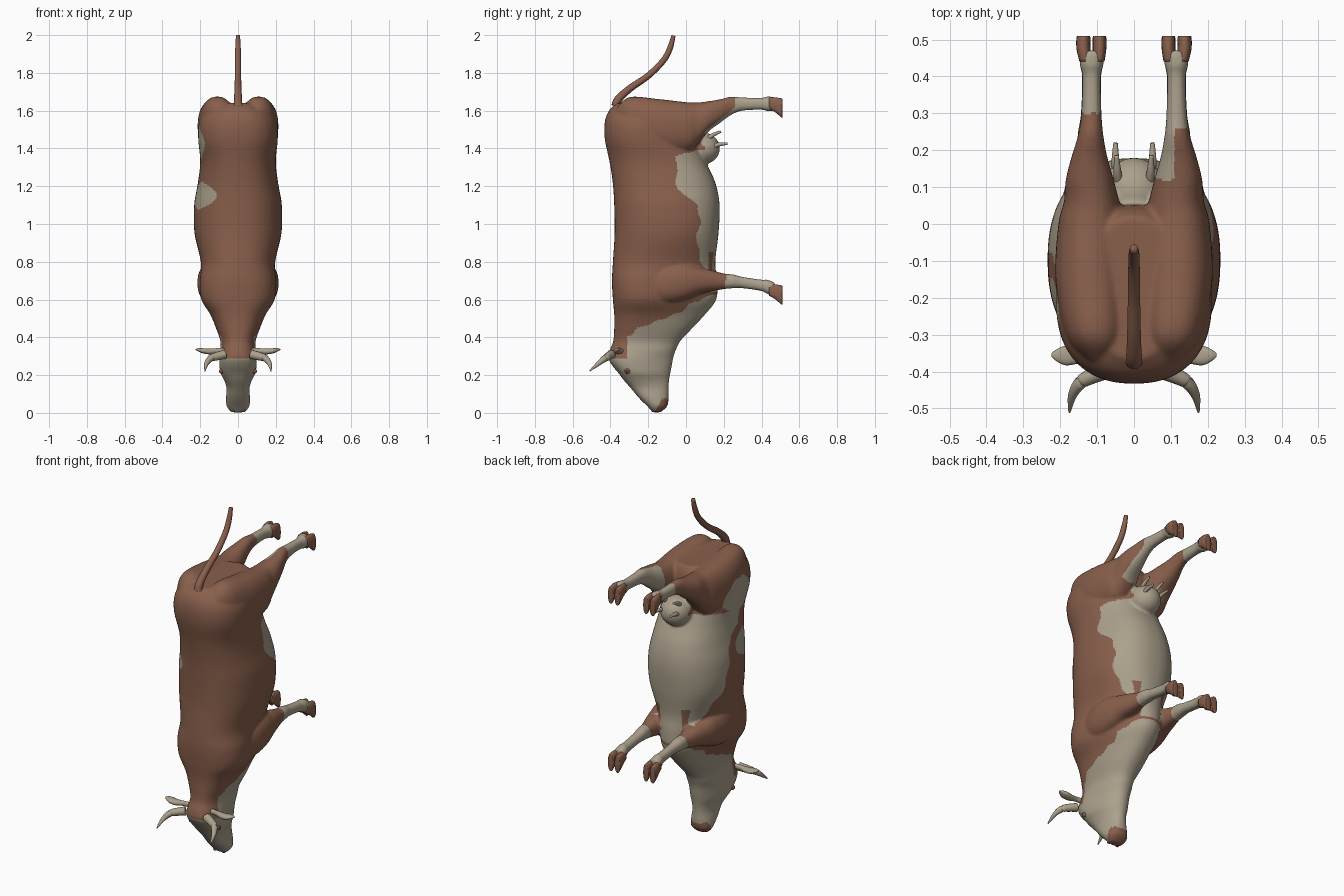
import bpy, bmesh, math
from mathutils import Vector

if "Cube" in bpy.data.objects:
    bpy.data.objects.remove(bpy.data.objects["Cube"])


def material(name, rgb):
    m = bpy.data.materials.new(name)
    m.diffuse_color = (*rgb, 1)
    m.use_nodes = True
    m.node_tree.nodes["Principled BSDF"].inputs["Base Color"].default_value = m.diffuse_color
    return m


BROWN = material("brown_coat", (0.25, 0.115, 0.072))
CREAM = material("cream_coat", (0.41, 0.355, 0.265))
DARK = material("dark_eye", (0.05, 0.03, 0.02))


def spline(rows, sub):
    # Catmull-Rom interpolation between section rows
    out = []
    for i in range(len(rows) - 1):
        p0, p1 = rows[max(i - 1, 0)], rows[i]
        p2, p3 = rows[i + 1], rows[min(i + 2, len(rows) - 1)]
        for s in range(sub):
            t = s / sub
            out.append([0.5 * (2 * b + (c - a) * t + (2 * a - 5 * b + 4 * c - d) * t * t
                               + (3 * b - a - 3 * c + d) * t ** 3)
                        for a, b, c, d in zip(p0, p1, p2, p3)])
    return out + [list(rows[-1])]


def add_object(name, bm, mat):
    bmesh.ops.recalc_face_normals(bm, faces=bm.faces)
    me = bpy.data.meshes.new(name)
    bm.to_mesh(me)
    bm.free()
    for p in me.polygons:
        p.use_smooth = True
    me.materials.append(mat)
    ob = bpy.data.objects.new(name, me)
    bpy.context.collection.objects.link(ob)
    return ob


def loft(name, rows, axis, mat=BROWN, side=1, sub=5, seg=40, power=2.3):
    # rows: position, a-min, a-max, b-min, b-max, egg taper along a
    bm = bmesh.new()
    rings = []
    for t, a0, a1, b0, b1, k in spline(rows, sub):
        ring = []
        for i in range(seg):
            c, s = math.cos(2 * math.pi * i / seg), math.sin(2 * math.pi * i / seg)
            c = math.copysign(abs(c) ** (2 / power), c)
            s = math.copysign(abs(s) ** (2 / power), s)
            a = (a0 + a1) / 2 + (a1 - a0) / 2 * c
            b = (b0 + b1) / 2 + (b1 - b0) / 2 * s * (1 - k * c)
            x, y, z = {"z": (b, a, t), "y": (b, t, a), "x": (t, a, b)}[axis]
            ring.append(bm.verts.new((x * side, y, z)))
        rings.append(ring)
    for r, q in zip(rings, rings[1:]):
        for i in range(seg):
            j = (i + 1) % seg
            bm.faces.new((r[i], r[j], q[j], q[i]))
    bm.faces.new(rings[0])
    bm.faces.new(rings[-1])
    return add_object(name, bm, mat)


def ball(name, centre, radii, mat):
    bm = bmesh.new()
    bmesh.ops.create_uvsphere(bm, u_segments=28, v_segments=16, radius=1)
    for v in bm.verts:
        v.co = Vector(c + r * q for c, r, q in zip(centre, radii, v.co))
    return add_object(name, bm, mat)


def tube(name, points, mat, side=1):
    # tapered round tube along (x, y, z, radius) points
    bm = bmesh.new()
    pts = spline(points, 6)
    rings = []
    for i, p in enumerate(pts):
        d = Vector(pts[min(i + 1, len(pts) - 1)][:3]) - Vector(pts[max(i - 1, 0)][:3])
        q = d.to_track_quat("Z", "X" if abs(d.normalized().x) < 0.7 else "Y")
        ring = []
        for j in range(14):
            a = 2 * math.pi * j / 14
            v = Vector(p[:3]) + q @ Vector((math.cos(a), math.sin(a), 0)) * p[3]
            ring.append(bm.verts.new((v.x * side, v.y, v.z)))
        rings.append(ring)
    for r, s in zip(rings, rings[1:]):
        for j in range(14):
            k = (j + 1) % 14
            bm.faces.new((r[j], r[k], s[k], s[j]))
    bm.faces.new(rings[0])
    bm.faces.new(rings[-1])
    return add_object(name, bm, mat)


# Torso, neck and head: z, back y, belly y, half width, taper towards belly
trunk = [(0.003, -.175, -.135, .035, 0), (.035, -.205, -.1, .06, 0), (.08, -.25, -.092, .063, .05),
         (.13, -.292, -.092, .06, .1), (.17, -.327, -.09, .07, .2), (.21, -.357, -.083, .088, .25),
         (.25, -.39, -.075, .094, .25), (.29, -.412, -.068, .096, .2), (.33, -.405, -.055, .094, .1),
         (.38, -.385, -.03, .092, .1), (.45, -.38, .035, .115, .15), (.52, -.38, .1, .14, .25),
         (.6, -.387, .16, .18, .35), (.7, -.392, .165, .19, .3), (.8, -.387, .155, .195, .1),
         (.95, -.378, .172, .23, 0), (1.1, -.38, .178, .232, 0), (1.22, -.388, .155, .212, 0),
         (1.33, -.405, .105, .2, 0), (1.45, -.43, .06, .21, .05), (1.54, -.43, .05, .205, .05),
         (1.6, -.408, .04, .175, 0), (1.64, -.365, .02, .11, 0)]
parts = [loft("body", [(z, a, b, -w, w, k) for z, a, b, w, k in trunk], "z", seg=64)]

# Legs: y, z range, x range
hind = [(-.37, 1.5, 1.61, .06, .13), (-.3, 1.42, 1.672, .025, .185), (-.15, 1.38, 1.662, .02, .213),
        (0, 1.38, 1.645, .03, .205), (.06, 1.42, 1.643, .04, .19), (.12, 1.49, 1.65, .055, .185),
        (.18, 1.535, 1.66, .072, .17), (.24, 1.578, 1.674, .083, .152), (.3, 1.6, 1.67, .088, .143),
        (.4, 1.605, 1.668, .09, .14), (.43, 1.597, 1.675, .083, .147), (.47, 1.6, 1.672, .08, .148)]
fore = [(-.22, .6, .75, .1, .185), (-.1, .58, .79, .06, .213), (0, .6, .79, .06, .21),
        (.07, .63, .77, .065, .195), (.13, .643, .757, .072, .178), (.2, .655, .738, .085, .157),
        (.25, .66, .733, .085, .152), (.3, .66, .72, .089, .144), (.4, .645, .705, .089, .141),
        (.43, .63, .705, .083, .147), (.47, .615, .69, .08, .148)]
for s in (1, -1):
    for name, rows in (("hind_leg", hind), ("front_leg", fore)):
        parts.append(loft(name, [r + (0,) for r in rows], "y", side=s))
parts.append(ball("udder", (0, .085, 1.4), (.088, .095, .085), CREAM))

# Fuse the flesh parts into one smooth skin
bm = bmesh.new()
for ob in parts:
    bm.from_mesh(ob.data)
    bpy.data.objects.remove(ob)
cow = add_object("cow_skin", bm, BROWN)
rm = cow.modifiers.new("fuse", "REMESH")
rm.mode, rm.voxel_size = "VOXEL", 0.0075
sm = cow.modifiers.new("soften", "SMOOTH")
sm.factor, sm.iterations = 0.5, 5
mesh = bpy.data.meshes.new_from_object(cow.evaluated_get(bpy.context.evaluated_depsgraph_get()))
cow.modifiers.clear()
cow.data = mesh
mesh.materials.clear()
mesh.materials.append(BROWN)
mesh.materials.append(CREAM)


def along(table, z):
    for (z0, y0), (z1, y1) in zip(table, table[1:]):
        if z0 <= z <= z1:
            return y0 + (y1 - y0) * (z - z0) / (z1 - z0)
    return 9


RIGHT = [(.76, .1), (.9, .06), (.98, .075), (1.1, .075), (1.14, 0), (1.2, -.05), (1.36, -.055), (1.39, .06)]
LEFT = [(.76, .1), (.82, .04), (.95, -.03), (1.1, -.08), (1.22, -.1), (1.27, -.2), (1.35, -.22), (1.39, .06)]


def is_cream(x, y, z):
    wave = .008 * math.sin(45 * z) + .006 * math.sin(70 * y)
    if z < .075 and y > -.17 + .6 * z:                        # nose
        return False
    if y < -.31 and z > .29:                                  # poll and nape
        neck = False
    else:
        neck = z < .44 + (y + .25) * .47 + wave
    if z < .64 and y < .19:
        return neck
    if z < .85 and y > .12:                                   # front legs and chest
        return y > .205 + wave or (abs(x) < .07 and y < .2)
    if z > 1.3 and y > .02 and abs(x) < .085 and y < .19 and z < 1.5:   # udder
        return True
    if z > 1.45 and y > .1:                                   # hind legs
        if x < 0:
            return y > .3
        return y > .26 or z < 1.49 + (y - .1) * .8 or (x < .11 and y > .12)
    if x < -.1 and y < -.05:                                  # left flank patches
        if ((z - 1.44) / .1) ** 2 + ((y + .2) / .13) ** 2 < 1 + 10 * wave:
            return True
        if ((z - 1.15) / .075) ** 2 + ((y + .25) / .1) ** 2 < 1 + 10 * wave:
            return True
    return y > along(RIGHT if x > 0 else LEFT, z) + wave


for p in mesh.polygons:
    p.use_smooth = True
    p.material_index = int(is_cream(*p.center))

# Tail
tube("tail", [(0, -.37, 1.59, .024), (0, -.365, 1.65, .022), (0, -.3, 1.715, .019), (0, -.2, 1.785, .017),
              (0, -.12, 1.865, .016), (0, -.085, 1.93, .015), (0, -.066, 1.998, .011)], BROWN)

for s, tag in ((1, "right"), (-1, "left")):
    # Cloven hooves: two flared claws each
    for name, dz in (("hind", 0), ("front", -.99)):
        for claw, x0, x1, x2, x3 in (("inner", .08, .113, .075, .112), ("outer", .115, .148, .118, .156)):
            loft(f"{name}_{tag}_{claw}_hoof",
                 [(.44, 1.61 + dz, 1.67 + dz, x0, x1, 0), (.475, 1.59 + dz, 1.67 + dz, x2, x3, 0),
                  (.505, 1.563 + dz, 1.665 + dz, x2, x3, 0), (.51, 1.567 + dz, 1.66 + dz, x2 + .003, x3 - .003, 0)],
                 "y", side=s, sub=3, seg=20)
    # Horns, ears, teats
    tube(tag + "_horn", [(.07, -.395, .31, .024), (.11, -.41, .3, .022), (.145, -.43, .288, .018),
                         (.167, -.465, .26, .012), (.175, -.51, .222, .003)], CREAM, s)
    loft(tag + "_ear", [(.075, -.365, -.34, .315, .345, 0), (.11, -.367, -.342, .315, .343, 0),
                        (.15, -.378, -.335, .31, .34, 0), (.185, -.383, -.33, .315, .342, 0),
                        (.21, -.372, -.34, .325, .343, 0), (.224, -.36, -.35, .333, .338, 0)],
         "x", CREAM, s, seg=20)
    tube(tag + "_front_teat", [(.045, .12, 1.40, .013), (.05, .17, 1.42, .011), (.05, .22, 1.425, .006)], CREAM, s)
    tube(tag + "_rear_teat", [(.04, .1, 1.44, .013), (.045, .14, 1.47, .011), (.047, .185, 1.49, .006)], CREAM, s)
    # Eyes and nostrils sit on the skin
    eye = cow.closest_point_on_mesh(Vector((.13 * s, -.325, .203)))[1]
    ball(tag + "_eye", eye, (.011, .016, .014), BROWN)
    ball(tag + "_pupil", eye + Vector((.005 * s, -.002, 0)), (.008, .009, .008), DARK)
    nostril = cow.closest_point_on_mesh(Vector((.045 * s, -.2, -.02)))[1]
    ball(tag + "_nostril", nostril, (.011, .008, .006), BROWN)
